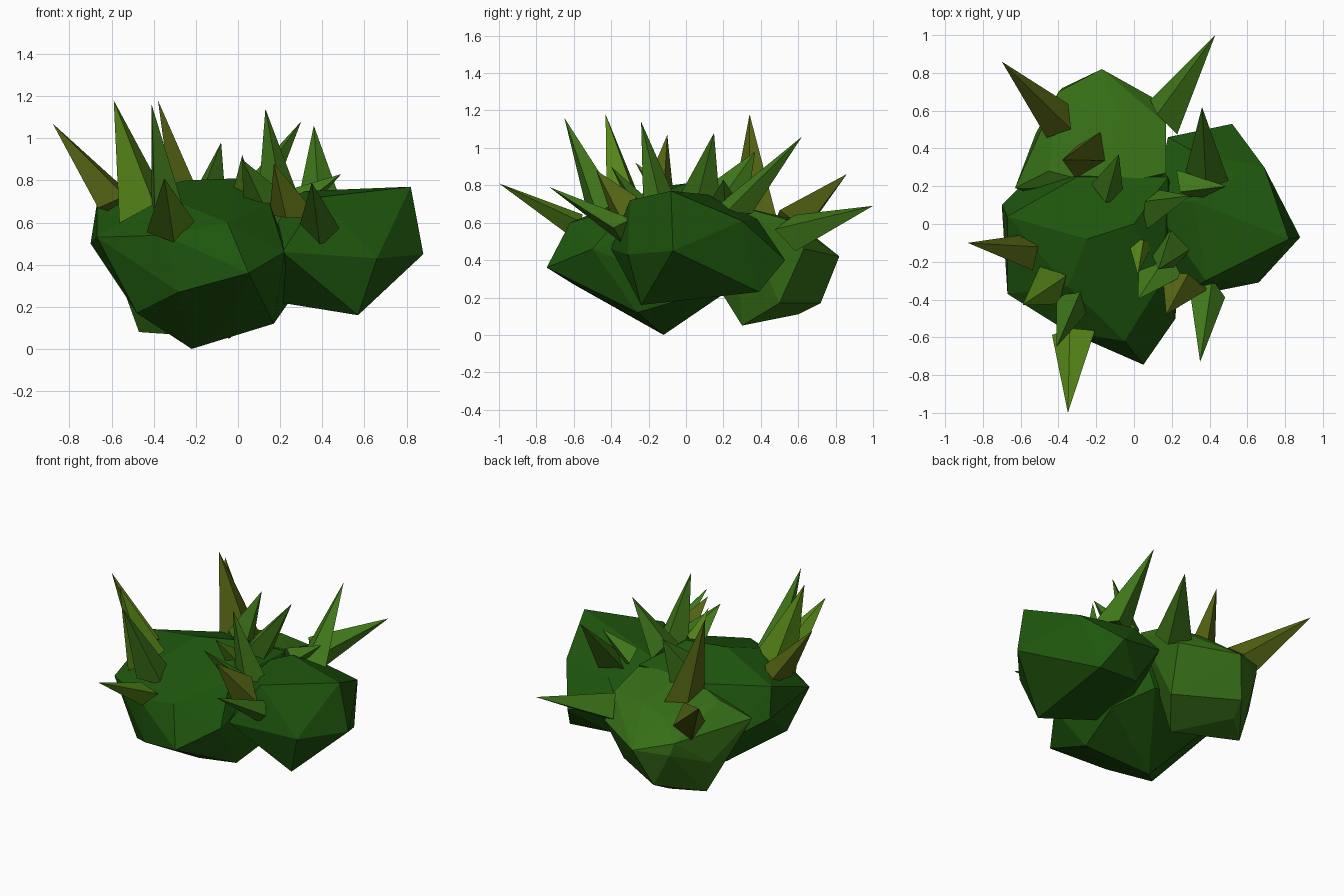
import bpy, bmesh, math, random
from mathutils import Vector, Matrix

random.seed(4)


def material(name, rgb):
    m = bpy.data.materials.new(name)
    m.diffuse_color = (*rgb, 1)
    return m


dark = material("dark_leaf", (0.013, 0.092, 0.004))
mid = material("mid_leaf", (0.036, 0.155, 0.008))
blades = [material("blade_green", (0.05, 0.185, 0.01)),
          material("blade_lime", (0.095, 0.24, 0.009)),
          material("blade_olive", (0.09, 0.13, 0.007))]


def finish(bm, name, mat):
    bmesh.ops.recalc_face_normals(bm, faces=bm.faces)
    me = bpy.data.meshes.new(name)
    bm.to_mesh(me)
    bm.free()
    me.materials.append(mat)
    ob = bpy.data.objects.new(name, me)
    bpy.context.collection.objects.link(ob)
    return ob


def clump(name, corners, mat):
    """Faceted foliage mass wrapped around a few corner points."""
    bm = bmesh.new()
    for c in corners:
        bm.verts.new(c)
    r = bmesh.ops.convex_hull(bm, input=bm.verts[:])
    junk = {g for g in r["geom_interior"] + r["geom_unused"]
            if isinstance(g, bmesh.types.BMVert)}
    bmesh.ops.delete(bm, geom=list(junk), context='VERTS')
    return finish(bm, name, mat)


def blade(name, base, tip, radius, mat):
    """Four-sided pointed leaf, its irregular base sunk into the clump."""
    base, tip = Vector(base), Vector(tip)
    axis = tip - base
    bm = bmesh.new()
    bmesh.ops.create_cone(bm, cap_ends=True, segments=4, radius1=radius,
                          radius2=0, depth=axis.length)
    bmesh.ops.remove_doubles(bm, verts=bm.verts[:], dist=1e-4)
    for v in bm.verts:
        if v.co.z < 0:
            v.co.x *= random.uniform(0.8, 1.2)
            v.co.y *= random.uniform(0.6, 0.9)
            v.co.z += random.uniform(-0.06, 0.06)
    spin = Matrix.Rotation(random.uniform(0, math.pi), 4, 'Z')
    turn = axis.to_track_quat('Z', 'Y').to_matrix().to_4x4()
    bm.transform(Matrix.Translation((base + tip) / 2) @ turn @ spin)
    return finish(bm, name, mat)


# Three overlapping foliage masses
clump("main_clump", [
    (-0.70, 0.10, 0.50), (-0.67, 0.04, 0.69), (-0.67, -0.37, 0.53),
    (-0.35, -0.57, 0.54), (0.05, -0.745, 0.36), (-0.05, -0.62, 0.60),
    (0.22, -0.50, 0.46), (-0.28, -0.60, 0.27), (-0.48, -0.40, 0.17),
    (0.17, -0.26, 0.12), (0.0, -0.42, 0.17), (-0.22, -0.12, 0.0),
    (-0.35, -0.33, 0.72), (0.15, -0.30, 0.69), (-0.25, -0.08, 0.80),
    (0.0, 0.0, 0.81), (-0.30, 0.25, 0.69), (0.18, 0.25, 0.69),
    (-0.55, 0.25, 0.40), (0.10, 0.32, 0.30), (0.24, 0.08, 0.22)], dark)
clump("right_clump", [
    (0.82, -0.08, 0.77), (0.88, -0.07, 0.45), (0.66, -0.31, 0.43),
    (0.21, -0.40, 0.46), (0.57, -0.24, 0.16),
    (0.69, 0.30, 0.61), (0.75, 0.16, 0.47), (0.52, 0.53, 0.40),
    (0.32, 0.38, 0.62), (0.38, -0.30, 0.72), (0.57, 0.03, 0.22),
    (0.60, 0.39, 0.23), (0.30, 0.38, 0.25), (0.18, 0.46, 0.48),
    (0.32, 0.12, 0.75), (0.10, 0.10, 0.65), (0.10, 0.10, 0.30),
    (0.20, -0.10, 0.22)], dark)
clump("back_clump", [
    (-0.17, 0.82, 0.42), (-0.38, 0.72, 0.40), (-0.63, 0.19, 0.52),
    (-0.52, 0.48, 0.30), (0.17, 0.63, 0.46), (0.17, 0.53, 0.62),
    (-0.27, 0.60, 0.58), (-0.07, 0.57, 0.62), (0.17, 0.27, 0.69),
    (-0.45, 0.28, 0.63), (-0.40, 0.70, 0.48), (-0.26, 0.72, 0.17),
    (-0.30, 0.60, 0.11), (-0.47, 0.45, 0.08), (-0.04, 0.30, 0.05),
    (0.12, 0.50, 0.17), (-0.15, 0.20, 0.70), (-0.2, 0.05, 0.45)], mid)

# Outer blades leaning away from the middle: base, tip, radius, colour
outer = [
    ((-0.57, -0.15, 0.70), (-0.88, -0.10, 1.07), 0.12, 2),
    ((-0.32, -0.54, 0.56), (-0.35, -1.0, 0.81), 0.105, 1),
    ((0.17, 0.58, 0.54), (0.43, 1.0, 0.69), 0.13, 0),
    ((-0.42, 0.57, 0.58), (-0.70, 0.86, 0.86), 0.13, 2),
    ((0.40, 0.25, 0.66), (0.36, 0.62, 1.06), 0.12, 0),
    ((0.40, -0.33, 0.56), (0.35, -0.73, 0.79), 0.11, 0),
    ((-0.45, -0.32, 0.68), (-0.59, -0.43, 1.18), 0.13, 1),
    ((-0.33, -0.42, 0.64), (-0.41, -0.65, 1.16), 0.12, 0)]
for i, (b, t, r, c) in enumerate(outer, 1):
    blade(f"outer_blade_{i}", b, t, r, blades[c])

# Inner blades growing from the seams between the masses
inner = [
    ((-0.23, 0.38, 0.62), (-0.38, 0.34, 1.18), 0.14, 2),
    ((0.21, -0.14, 0.66), (0.13, -0.24, 1.14), 0.12, 0),
    ((0.10, 0.08, 0.73), (0.30, 0.15, 1.08), 0.11, 0),
    ((-0.14, 0.18, 0.69), (-0.08, 0.37, 0.98), 0.13, 0),
    ((0.04, -0.12, 0.74), (0.02, -0.27, 0.92), 0.07, 1),
    ((0.16, -0.22, 0.66), (0.02, -0.40, 0.90), 0.11, 0),
    ((0.27, -0.31, 0.64), (0.17, -0.48, 0.88), 0.12, 2),
    ((0.28, 0.19, 0.70), (0.49, 0.20, 0.83), 0.09, 0)]
for i, (b, t, r, c) in enumerate(inner, 1):
    blade(f"inner_blade_{i}", b, t, r, blades[c])
